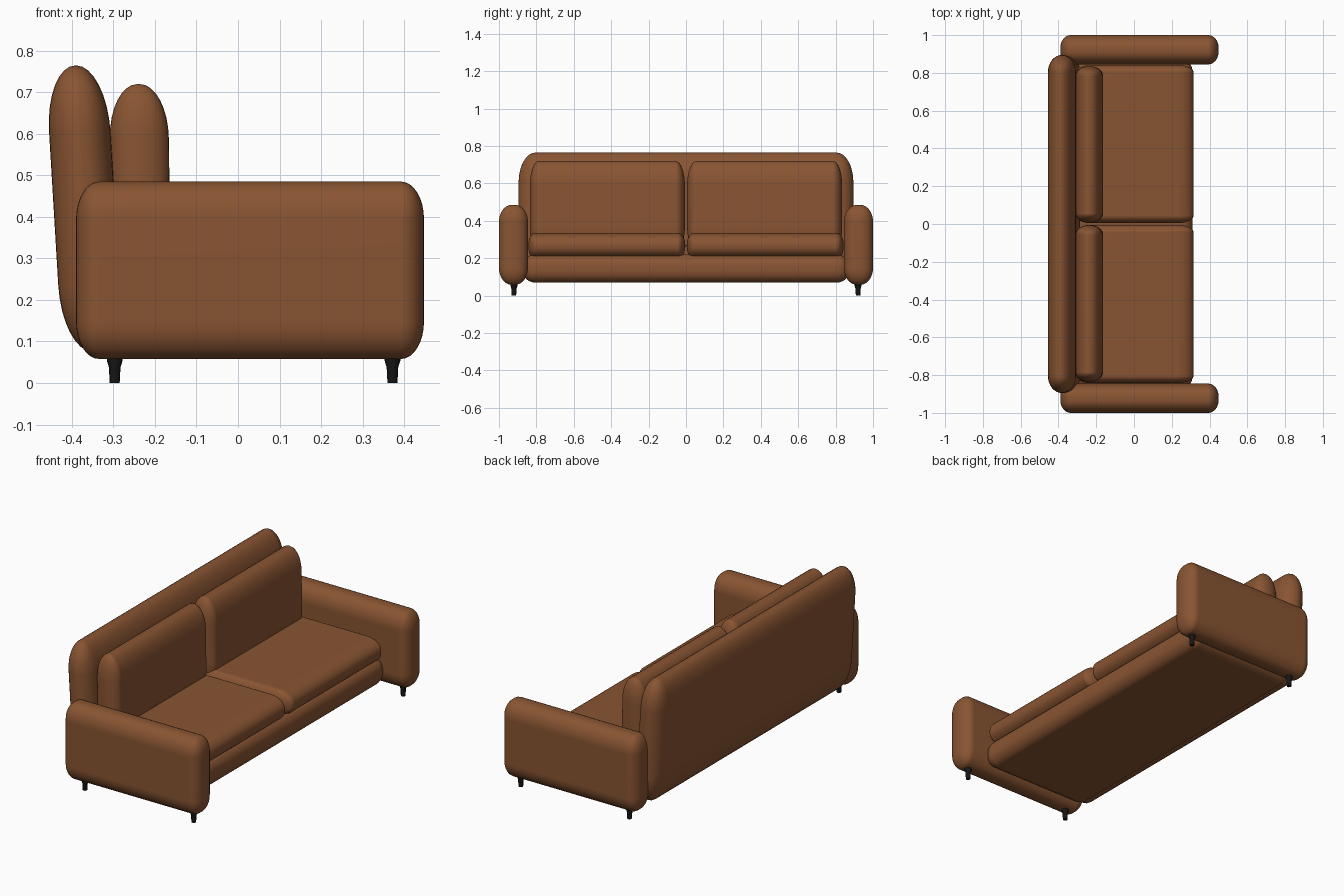
import bpy, bmesh
from mathutils import Vector

if "Cube" in bpy.data.objects:
    bpy.data.objects.remove(bpy.data.objects["Cube"])


def material(name, color):
    m = bpy.data.materials.new(name)
    m.diffuse_color = color
    m.use_nodes = True
    m.node_tree.nodes["Principled BSDF"].inputs["Base Color"].default_value = m.diffuse_color
    return m


LEATHER = material("brown leather", (0.25, 0.09, 0.032, 1))
BLACK = material("black wood", (0.008, 0.008, 0.008, 1))


def add_object(name, bm, mat):
    bmesh.ops.recalc_face_normals(bm, faces=bm.faces[:])
    for f in bm.faces:
        f.smooth = True
    mesh = bpy.data.meshes.new(name)
    bm.to_mesh(mesh)
    bm.free()
    mesh.materials.append(mat)
    obj = bpy.data.objects.new(name, mesh)
    bpy.context.collection.objects.link(obj)
    return obj


def soft_box(name, low, high, radii, lean=0.0):
    """Padded block with a separate rounding radius on each axis and optional lean in x."""
    low, high, r = Vector(low), Vector(high), Vector(radii)
    mid, size = (low + high) / 2, high - low
    bm = bmesh.new()
    bmesh.ops.create_cube(bm, size=1)
    for v in bm.verts:
        v.co = Vector(v.co[i] * size[i] / r[i] for i in range(3))
    bmesh.ops.bevel(bm, geom=bm.edges[:], offset=1, segments=8,
                    profile=0.5, affect='EDGES')
    for v in bm.verts:
        v.co = Vector(v.co[i] * r[i] for i in range(3))
        v.co.x += lean * v.co.z
        v.co += mid
    obj = add_object(name, bm, LEATHER)
    obj.modifiers.new("even shading", 'WEIGHTED_NORMAL')
    return obj


def leg(name, x, y):
    """Small turned foot built from a profile of (radius, height) rings."""
    profile = [(0.012, 0), (0.014, 0.038), (0.019, 0.054), (0.019, 0.085)]
    bm = bmesh.new()
    rings = []
    for r, z in profile:
        ring = bmesh.ops.create_circle(bm, segments=12, radius=r)["verts"]
        for v in ring:
            v.co += Vector((x, y, z))
        rings.append(ring)
    for a, b in zip(rings, rings[1:]):
        for i in range(12):
            j = (i + 1) % 12
            bm.faces.new((a[i], a[j], b[j], b[i]))
    bm.faces.new(rings[0])
    bm.faces.new(rings[-1])
    obj = add_object(name, bm, BLACK)
    bpy.context.view_layer.objects.active = obj
    obj.select_set(True)
    bpy.ops.object.shade_smooth_by_angle()
    obj.select_set(False)


# Base frame and leaning back
soft_box("base", (-0.37, -0.875, 0.07), (0.31, 0.875, 0.22), (0.06, 0.07, 0.065))
soft_box("backrest", (-0.444, -0.895, 0.075), (-0.296, 0.895, 0.765),
         (0.073, 0.09, 0.16), lean=-0.06)

# Arms, cushions and feet on both sides
for side, s in (("left", -1), ("right", 1)):
    def span(a, b):
        return sorted((s * a, s * b))

    y0, y1 = span(0.845, 1.0)
    soft_box(side + "_arm", (-0.39, y0, 0.058), (0.448, y1, 0.485), (0.055, 0.068, 0.09))
    y0, y1 = span(0.004, 0.843)
    soft_box(side + "_seat_cushion", (-0.31, y0, 0.198), (0.315, y1, 0.335),
             (0.09, 0.04, 0.062))
    y0, y1 = span(0.006, 0.835)
    soft_box(side + "_back_cushion", (-0.307, y0, 0.24), (-0.165, y1, 0.72),
             (0.068, 0.05, 0.13), lean=-0.015)
    leg(side + "_front_leg", 0.372, s * 0.92)
    leg(side + "_rear_leg", -0.297, s * 0.92)
